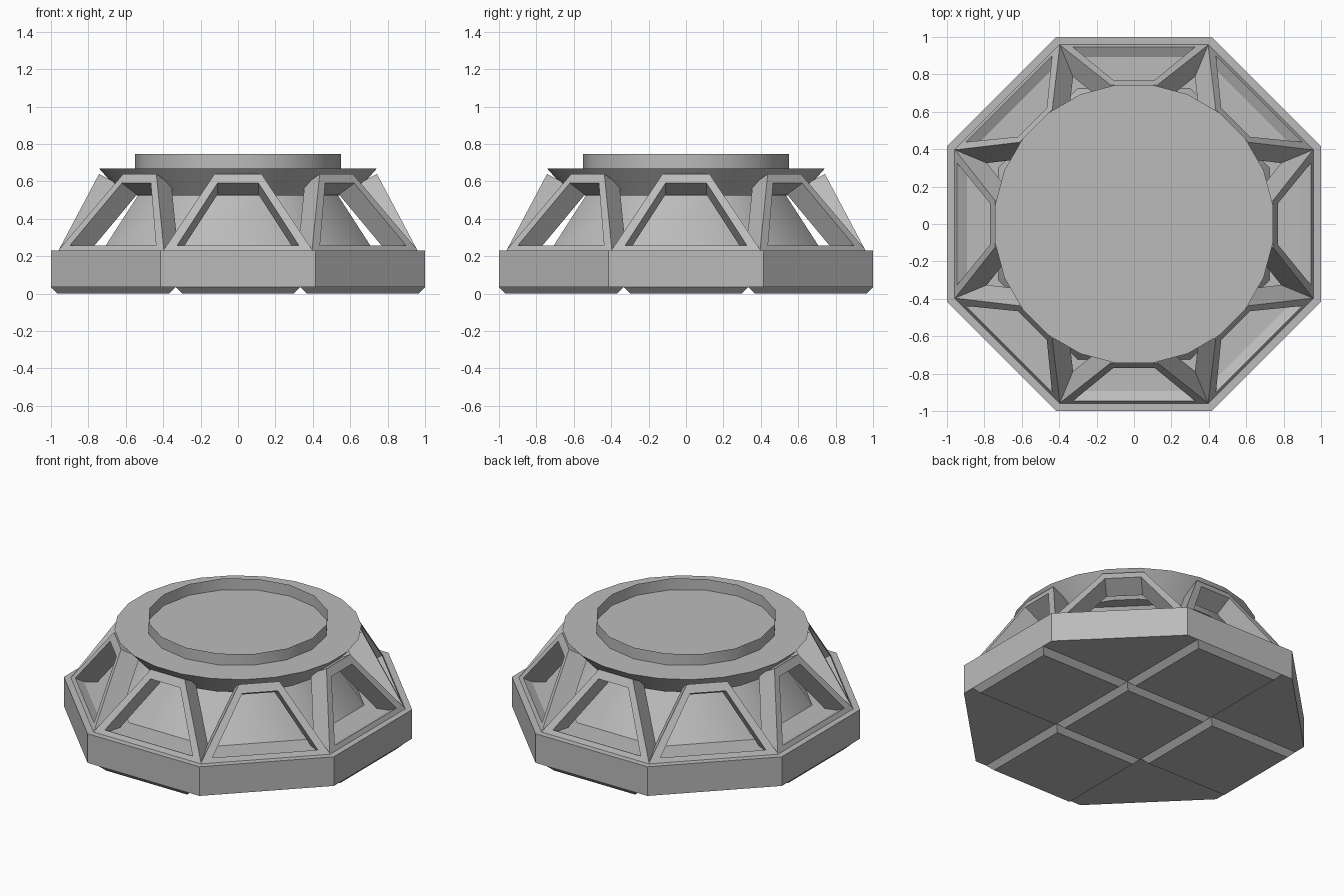
import bpy, bmesh, math
from mathutils import Vector, Matrix

cube = bpy.data.objects.get("Cube")
if cube:
    bpy.data.objects.remove(cube)

grey = bpy.data.materials.new("plain grey")
GREY = (0.5, 0.5, 0.5, 1)
grey.diffuse_color = GREY
grey.use_nodes = True
bsdf = next(n for n in grey.node_tree.nodes if n.type == 'BSDF_PRINCIPLED')
bsdf.inputs["Base Color"].default_value = GREY


def finish(name, bm, smooth=None):
    """Turn a bmesh into an object, optionally smooth below an angle."""
    bmesh.ops.recalc_face_normals(bm, faces=bm.faces)
    mesh = bpy.data.meshes.new(name)
    bm.to_mesh(mesh)
    bm.free()
    mesh.materials.append(grey)
    ob = bpy.data.objects.new(name, mesh)
    bpy.context.collection.objects.link(ob)
    if smooth:
        bpy.ops.object.select_all(action='DESELECT')
        ob.select_set(True)
        bpy.context.view_layer.objects.active = ob
        bpy.ops.object.shade_smooth_by_angle(angle=math.radians(smooth))
    return ob


def drum(name, sides, low, high, turn=0.0, caps=True, smooth=None):
    """Tapered prism between two (radius, height) rings."""
    bm = bmesh.new()
    rings = []
    for r, z in (low, high):
        angles = [2 * math.pi * i / sides + turn for i in range(sides)]
        rings.append([bm.verts.new((r * math.cos(a), r * math.sin(a), z)) for a in angles])
    a, b = rings
    for i in range(sides):
        j = (i + 1) % sides
        bm.faces.new((a[i], a[j], b[j], b[i]))
    if caps:
        bm.faces.new(a)
        bm.faces.new(b)
    return finish(name, bm, smooth)


EIGHTH = math.pi / 8
WIDE = 1 / math.cos(EIGHTH)      # flat-to-corner factor of an octagon

# Base slab, tapered core, flared lip and thin open collar
drum("base_slab", 8, (WIDE, 0.035), (WIDE, 0.23), EIGHTH)
drum("core", 8, (0.725 * WIDE, 0.23), (0.525 * WIDE, 0.54), EIGHTH, smooth=50)
drum("lip", 24, (0.62, 0.525), (0.75, 0.67), math.pi / 24, smooth=30)
drum("collar", 16, (0.55, 0.67), (0.55, 0.745), caps=False, smooth=30)

# Bevelled foot plates in a cross
TILE, DROP = 1 / 3, 0.035
for name, cx, cy in (("middle", 0, 0), ("left", 1, 0), ("right", -1, 0),
                     ("back", 0, 1), ("front", 0, -1)):
    foot = drum("foot_plate_" + name, 4, ((TILE - DROP) * math.sqrt(2), 0),
                (TILE * math.sqrt(2), DROP), math.pi / 4)
    foot.location = (cx * 2 * TILE, cy * 2 * TILE, 0)


# Leaning trapezoid window frames around the core
def lean(x, z):
    """Point on the sloping front plane of a frame."""
    return Vector((x, -0.96 + 0.53 * (z - 0.23), z))


def trapezoid(low_x, low_z, high_x, high_z):
    return [lean(-low_x, low_z), lean(low_x, low_z),
            lean(high_x, high_z), lean(-high_x, high_z)]


outer = trapezoid(0.40, 0.23, 0.125, 0.64)
inner = trapezoid(0.325, 0.258, 0.11, 0.59)
inward = Vector((0, 1, -0.53)).normalized() * 0.13

for k in range(8):
    bm = bmesh.new()
    front_out, front_in, back_out, back_in = [
        [bm.verts.new(p + shift) for p in loop]
        for shift in (Vector(), inward) for loop in (outer, inner)]
    for a, b in ((front_out, front_in), (back_out, back_in),
                 (front_out, back_out), (front_in, back_in)):
        for i in range(4):
            j = (i + 1) % 4
            bm.faces.new((a[i], a[j], b[j], b[i]))
    bm.transform(Matrix.Rotation(k * math.pi / 4, 4, 'Z'))
    finish("window_frame_%d" % (k + 1), bm)
